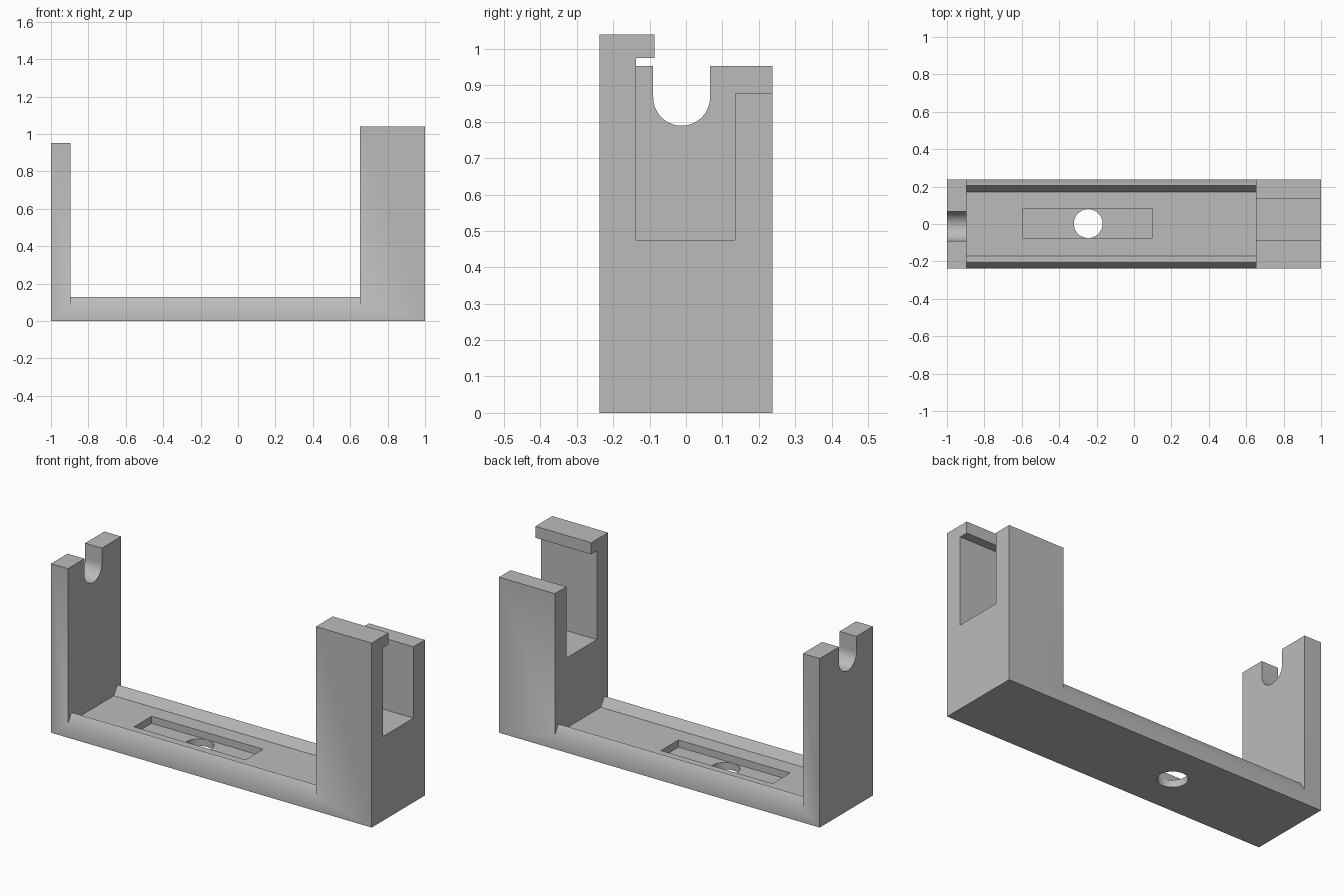
import bpy
import bmesh
import math
from mathutils import Vector

default = bpy.data.objects.get("Cube")
if default:
    bpy.data.objects.remove(default, do_unlink=True)

# Main dimensions
HALF_LEN, HALF_WID, HEIGHT = 1.0, 0.237, 1.04
FLOOR_Z, RIDGE_Z = 0.08, 0.13
WALL_X, TOWER_X = -0.895, 0.652

grey = bpy.data.materials.new("plain grey")
grey.use_nodes = True
grey.diffuse_color = (0.5, 0.5, 0.5, 1)
grey.node_tree.nodes["Principled BSDF"].inputs["Base Color"].default_value = (0.5, 0.5, 0.5, 1)


def prism(name, profile, offset):
    """Closed 3D outline extruded along an offset vector."""
    bm = bmesh.new()
    face = bm.faces.new([bm.verts.new(p) for p in profile])
    moved = bmesh.ops.extrude_face_region(bm, geom=[face])["geom"]
    verts = [v for v in moved if isinstance(v, bmesh.types.BMVert)]
    bmesh.ops.translate(bm, verts=verts, vec=Vector(offset))
    bmesh.ops.recalc_face_normals(bm, faces=bm.faces)
    mesh = bpy.data.meshes.new(name)
    bm.to_mesh(mesh)
    bm.free()
    mesh.materials.append(grey)
    obj = bpy.data.objects.new(name, mesh)
    bpy.context.collection.objects.link(obj)
    return obj


def along_x(name, yz, x0, x1):
    return prism(name, [(x0, y, z) for y, z in yz], (x1 - x0, 0, 0))


def along_z(name, xy, z0, z1):
    return prism(name, [(x, y, z0) for x, y in xy], (0, 0, z1 - z0))


def rect(x0, x1, y0, y1):
    return [(x0, y0), (x1, y0), (x1, y1), (x0, y1)]


def arc(cx, cy, r, start, end, steps):
    angles = [start + (end - start) * i / steps for i in range(steps + 1)]
    return [(cx + r * math.cos(a), cy + r * math.sin(a)) for a in angles]


body = along_z("bracket_body", rect(-HALF_LEN, HALF_LEN, -HALF_WID, HALF_WID), 0, HEIGHT)

# Open span between the uprights, leaving a floor with a pointed ridge on each side
half = [(0.172, FLOOR_Z), (0.205, RIDGE_Z), (0.253, 0.055), (0.3, 0.055), (0.3, 1.2)]
span = half + [(-y, z) for y, z in reversed(half)]

# Lower top of the thin upright with its round-bottomed notch
notch = arc(-0.012, 0.867, 0.078, math.pi, 2 * math.pi, 32)
wall_top = [(-0.3, 0.953), (-0.09, 0.953)] + notch + [
    (0.066, 0.953), (0.3, 0.953), (0.3, 1.2), (-0.3, 1.2)]

# Deep slot in the thick upright, under an overhanging lip
slot = [(-0.137, 0.475), (0.135, 0.475), (0.135, 0.877), (0.3, 0.877),
        (0.3, 1.2), (-0.087, 1.2), (-0.087, 0.975), (-0.137, 0.975)]

cutters = [
    along_x("span_cutter", span, WALL_X, TOWER_X),
    along_x("notch_cutter", wall_top, -1.1, -0.7),
    along_x("slot_cutter", slot, 0.6, 1.1),
    along_z("pocket_cutter", rect(-0.595, 0.1, -0.076, 0.08), 0.04, 0.3),
    along_z("hole_cutter", arc(-0.245, 0.002, 0.077, 0, 2 * math.pi, 64)[:-1], -0.1, 0.3),
]

bpy.ops.object.select_all(action="DESELECT")
body.select_set(True)
bpy.context.view_layer.objects.active = body
for cutter in cutters:
    cutter.hide_render = True
    cut = body.modifiers.new(cutter.name, "BOOLEAN")
    cut.operation = "DIFFERENCE"
    cut.solver = "EXACT"
    cut.object = cutter
    bpy.ops.object.modifier_apply(modifier=cut.name)
    bpy.data.objects.remove(cutter, do_unlink=True)

# Soft shading over the outer slopes and curves only
bpy.ops.object.shade_smooth_by_angle(angle=math.radians(40))
